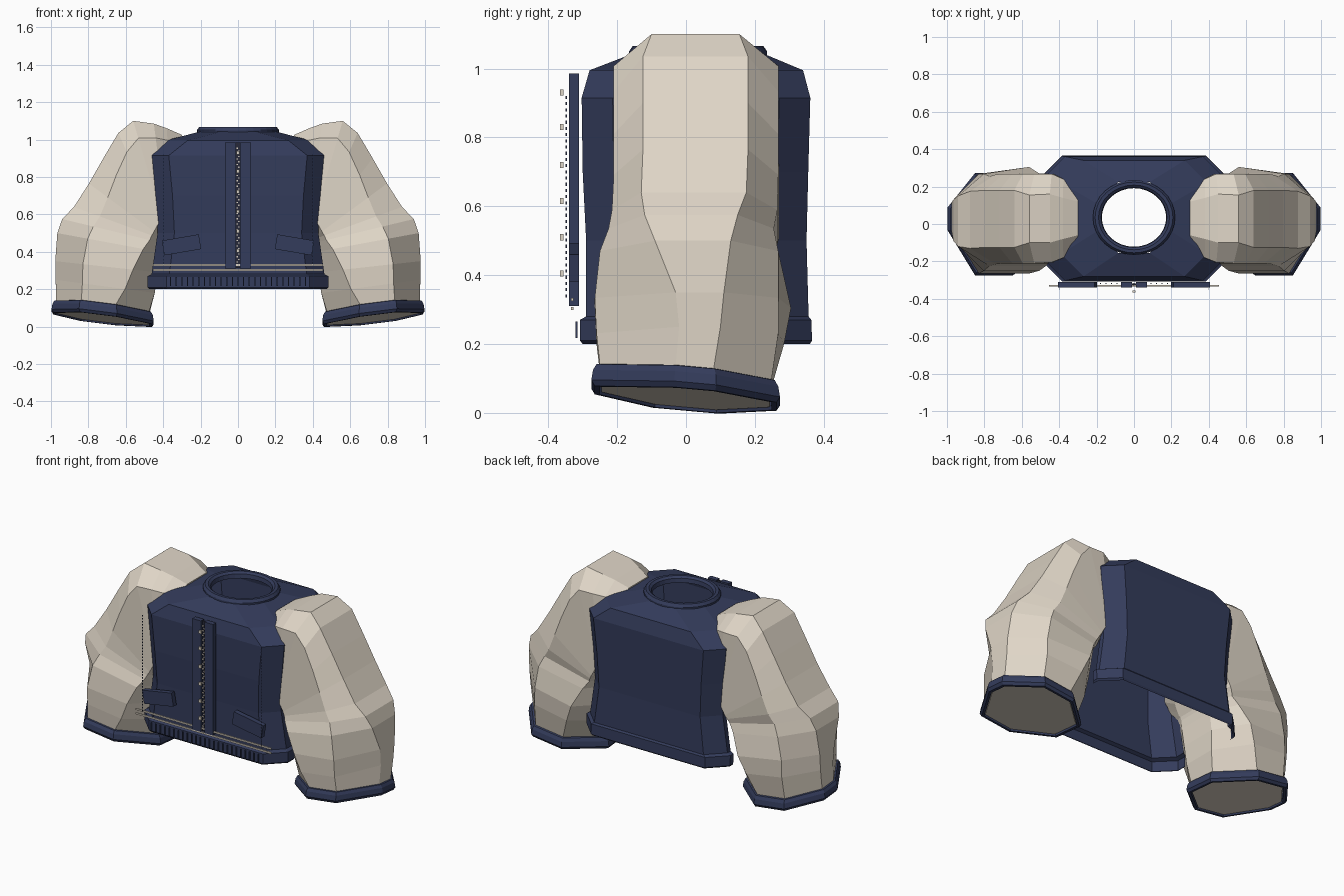
import bpy, bmesh, math
from mathutils import Matrix, Vector


def material(name, rgb):
    m = bpy.data.materials.new(name)
    m.diffuse_color = (*rgb, 1)
    return m


NAVY = material("navy", (0.034, 0.045, 0.106))
CREAM = material("cream", (0.74, 0.67, 0.57))
DARK = material("dark_tape", (0.02, 0.022, 0.04))


def finish(name, bm, mat):
    bmesh.ops.recalc_face_normals(bm, faces=bm.faces)
    me = bpy.data.meshes.new(name)
    bm.to_mesh(me)
    bm.free()
    me.materials.append(mat)
    ob = bpy.data.objects.new(name, me)
    bpy.context.collection.objects.link(ob)
    return ob


def loft(name, rings, mat, caps=False, skip=lambda r, k: False, closed=False):
    """Skin a stack of equal point rings."""
    bm = bmesh.new()
    vs = [[bm.verts.new(p) for p in ring] for ring in rings]
    n = len(rings[0])
    pairs = list(zip(vs, vs[1:])) + ([(vs[-1], vs[0])] if closed else [])
    for r, (a, b) in enumerate(pairs):
        for k in range(n):
            if not skip(r, k):
                bm.faces.new((a[k], a[(k + 1) % n], b[(k + 1) % n], b[k]))
    if caps:
        bm.faces.new(vs[0])
        bm.faces.new(vs[-1])
    return finish(name, bm, mat)


def boxes(name, items, mat):
    """Boxes given as (centre, size, tilt about y), joined in one object."""
    bm = bmesh.new()
    for c, s, tilt in items:
        m = Matrix.Translation(c) @ Matrix.Rotation(tilt, 4, 'Y') @ Matrix.Diagonal((*s, 1))
        bmesh.ops.create_cube(bm, size=1, matrix=m)
    return finish(name, bm, mat)


# Torso: chamfered rectangle sections with open armholes and open bottom
def section(z, hx, y0, y1, c):
    side = (y0 + c, y0 + c + 0.06, y1 - c - 0.03, y1 - c)
    return ([(hx, y, z) for y in side] + [(hx - c, y1, z), (c - hx, y1, z)]
            + [(-hx, y, z) for y in reversed(side)] + [(c - hx, y0, z), (hx - c, y0, z)])


torso = [section(*s) for s in (
    (0.20, 0.475, -0.300, 0.360, 0.10), (0.21, 0.483, -0.308, 0.366, 0.10),
    (0.27, 0.483, -0.308, 0.364, 0.10), (0.28, 0.462, -0.290, 0.356, 0.095),
    (0.50, 0.430, -0.290, 0.350, 0.09), (0.70, 0.440, -0.300, 0.355, 0.09),
    (0.915, 0.460, -0.303, 0.361, 0.09), (0.995, 0.390, -0.280, 0.340, 0.12),
    (1.043, 0.200, -0.155, 0.225, 0.115))]
loft("torso", torso, NAVY, skip=lambda r, k: k in (1, 7) and r < 6)

# Collar: low oval ring around the neck hole
collar = [[(r * math.cos(a), 0.035 + 0.91 * r * math.sin(a), z)
           for a in (math.tau * k / 32 for k in range(32))]
          for r, z in ((0.172, 1.03), (0.176, 1.055), (0.19, 1.066),
                       (0.208, 1.066), (0.22, 1.05), (0.22, 1.03))]
loft("collar", collar, NAVY, closed=True)


# Sleeve: eight-sided sections fanning around the inner elbow
def sleeve_ring(ox, oz, ix, iz, y0, y1, f0, f1, s, t, g):
    """Outer and inner edge in x-z, depth range, outer flat, corner positions, inner flat."""
    o, i = Vector((ox, 0, oz)), Vector((ix, 0, iz))
    m = (y0 + y1) / 2
    pts = ((0, f0), (0, f1), (s, min(y1, 0.268)), (t, y1), (1, m + (y1 - m) * g),
           (1, m + (y0 - m) * g), (t, y0), (s, y0))
    return [o.lerp(i, a) + Vector((0, y, 0)) for a, y in pts]


SECTIONS = (
    (0.30, 1.025, 0.35, 0.62, -0.13, 0.19, -0.06, 0.12, 0.13, 0.85, 0.6),
    (0.38, 1.06, 0.36, 0.57, -0.18, 0.24, -0.08, 0.14, 0.13, 0.88, 0.6),
    (0.45, 1.085, 0.38, 0.54, -0.205, 0.268, -0.10, 0.16, 0.14, 0.9, 0.6),
    (0.56, 1.10, 0.39, 0.52, -0.21, 0.27, -0.10, 0.155, 0.16, 0.9, 0.6),
    (0.64, 1.035, 0.40, 0.50, -0.21, 0.27, -0.125, 0.18, 0.19, 0.9, 0.6),
    (0.72, 0.90, 0.405, 0.49, -0.21, 0.27, -0.125, 0.18, 0.22, 0.9, 0.6),
    (0.797, 0.765, 0.41, 0.48, -0.21, 0.27, -0.125, 0.18, 0.26, 0.9, 0.6),
    (0.877, 0.64, 0.415, 0.47, -0.215, 0.265, -0.13, 0.175, 0.3, 0.9, 0.55),
    (0.94, 0.575, 0.42, 0.45, -0.225, 0.255, -0.12, 0.15, 0.32, 0.9, 0.5),
    (0.966, 0.50, 0.425, 0.40, -0.25, 0.27, -0.09, 0.13, 0.3, 0.85, 0.45),
    (0.977, 0.35, 0.43, 0.29, -0.265, 0.305, -0.03, 0.11, 0.27, 0.76, 0.4),
    (0.975, 0.25, 0.445, 0.18, -0.26, 0.285, -0.02, 0.10, 0.27, 0.7, 0.38))


def cuff_ring(scale, drop):
    """Wrist section, lower toward the inside and the back."""
    ring = sleeve_ring(0.972, 0, 0.475, 0, -0.25, 0.248, -0.03, 0.08, 0.27, 0.64, 0.36)
    c = Vector((0.72, 0, 0))
    ring = [c + (p - c) * scale for p in ring]
    return [(p.x, p.y, 0.135 + 0.125 * (p.x - 1) - 0.09 * (p.y - 0.03) - drop) for p in ring]


def mirrored(rings, side):
    return [[(p[0] * side, p[1], p[2]) for p in ring] for ring in rings]


for side, label in ((1, "right"), (-1, "left")):
    arm = [sleeve_ring(*s) for s in SECTIONS] + [cuff_ring(1, 0), cuff_ring(0.98, 0.056)]
    loft(label + "_sleeve", mirrored(arm, side), CREAM, caps=True)
    cuff = [cuff_ring(*s) for s in ((0.99, -0.003), (1.04, 0), (1.08, 0.018),
                                    (1.10, 0.048), (1.06, 0.064), (1.0, 0.064))]
    loft(label + "_cuff", mirrored(cuff, side), NAVY, closed=True)

# Front placket strips and tilted pocket flaps
boxes("placket", [((s * 0.041, -0.325, 0.648), (0.058, 0.03, 0.675), 0) for s in (1, -1)], NAVY)
boxes("pocket_flaps", [((s * 0.302, -0.325, 0.437), (0.20, 0.03, 0.08), s * 0.17)
                       for s in (1, -1)], NAVY)

# Zip: dark tape, staggered teeth and snaps
boxes("zip_tape", [((0, -0.322, 0.648), (0.026, 0.008, 0.67), 0)], DARK)
boxes("zip_teeth", [((0.005 * (-1) ** k, -0.329, 0.33 + 0.0145 * k), (0.008, 0.006, 0.006), 0)
                    for k in range(44)], CREAM)
boxes("snaps", [((0, -0.361, z), (0.016, 0.011, 0.018), 0)
                for z in (0.405, 0.51, 0.615, 0.72, 0.83, 0.93)], CREAM)

# Hem trim: two pale stripes and vertical ribs
boxes("hem_stripes", [((0, -0.33, z), (0.91, 0.008, 0.009), 0) for z in (0.303, 0.329)], CREAM)
boxes("hem_ribs", [((-0.36 + 0.03 * k, -0.318, 0.242), (0.006, 0.006, 0.048), 0)
                   for k in range(25)], NAVY)

# Fine seam stitches down both front edges
boxes("seam_stitches", [((s * 0.40, -0.348, 0.34 + 0.018 * k), (0.003, 0.004, 0.009), 0)
                        for s in (1, -1) for k in range(33)], NAVY)
